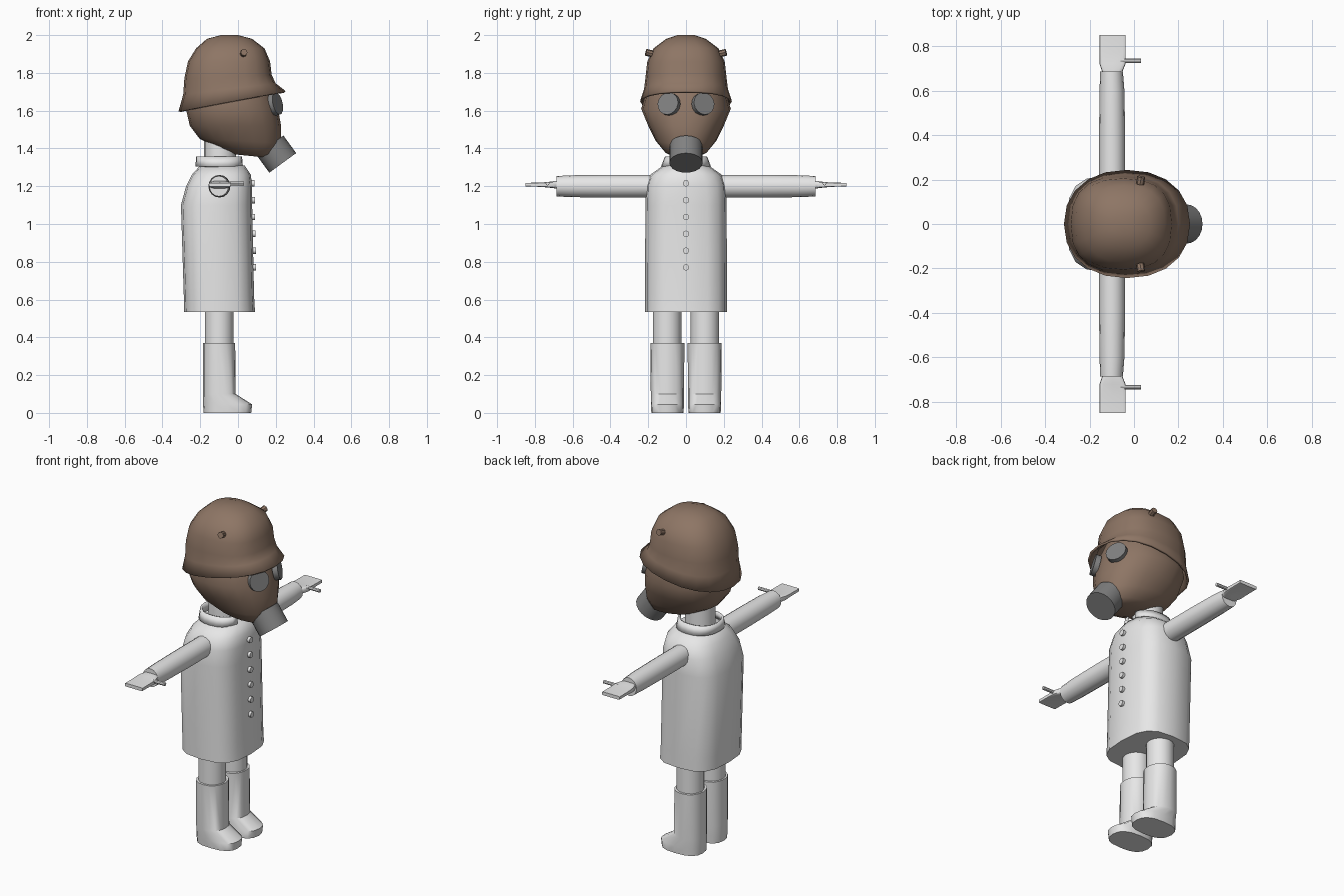
import bpy, bmesh, math
from mathutils import Vector, Matrix

cube = bpy.data.objects.get("Cube")
if cube:
    bpy.data.objects.remove(cube, do_unlink=True)


def material(name, rgb):
    m = bpy.data.materials.new(name)
    m.use_nodes = True
    m.diffuse_color = (*rgb, 1)
    m.node_tree.nodes["Principled BSDF"].inputs["Base Color"].default_value = (*rgb, 1)
    return m


WHITE = material("off white", (0.8, 0.8, 0.8))
BROWN = material("leather brown", (0.27, 0.18, 0.13))
GREY = material("metal grey", (0.22, 0.22, 0.22))


def finish(name, bm, mat, angle=40, mirror=False, thick=0):
    bmesh.ops.recalc_face_normals(bm, faces=bm.faces)
    me = bpy.data.meshes.new(name)
    bm.to_mesh(me)
    bm.free()
    me.materials.append(mat)
    ob = bpy.data.objects.new(name, me)
    bpy.context.collection.objects.link(ob)
    bpy.ops.object.select_all(action="DESELECT")
    ob.select_set(True)
    bpy.context.view_layer.objects.active = ob
    bpy.ops.object.shade_smooth_by_angle(angle=math.radians(angle))
    if thick:
        s = ob.modifiers.new("Thickness", "SOLIDIFY")
        s.thickness = thick
    if mirror:
        m = ob.modifiers.new("Mirror", "MIRROR")
        m.use_axis = (False, True, False)
    return ob


def loft(rings, n=16, y=0, caps=(True, True)):
    """Rings of (z, x back, x front, half width, squareness, tilt)."""
    bm = bmesh.new()
    loops = []
    for z, x0, x1, ry, power, tilt in rings:
        cx, rx = (x0 + x1) / 2, (x1 - x0) / 2
        loop = []
        for i in range(n):
            a = math.tau * i / n
            c, s = math.cos(a), math.sin(a)
            px = rx * math.copysign(abs(c) ** (2 / power), c)
            py = ry * math.copysign(abs(s) ** (2 / power), s)
            loop.append(bm.verts.new((cx + px, y + py, z + tilt * px)))
        loops.append(loop)
    for a, b in zip(loops, loops[1:]):
        for i in range(n):
            j = (i + 1) % n
            bm.faces.new((a[i], a[j], b[j], b[i]))
    if caps[0]:
        bm.faces.new(loops[0][::-1])
    if caps[1]:
        bm.faces.new(loops[-1])
    return bm


def disc(name, centre, direction, radius, depth, mat, n=16, mirror=False):
    bm = bmesh.new()
    rot = Vector(direction).to_track_quat("Z", "Y").to_matrix().to_4x4()
    bmesh.ops.create_cone(bm, cap_ends=True, segments=n, radius1=radius, radius2=radius,
                          depth=depth, matrix=Matrix.Translation(centre) @ rot)
    return finish(name, bm, mat, mirror=mirror)


# Coat, neck and open collar
finish("coat", loft([
    (0.535, -0.285, 0.09, 0.217, 3, 0),
    (0.62, -0.287, 0.085, 0.217, 3, 0),
    (1.1, -0.302, 0.075, 0.215, 3, 0),
    (1.2, -0.275, 0.075, 0.212, 2.8, 0),
    (1.26, -0.245, 0.068, 0.19, 2.5, 0),
    (1.31, -0.2, 0.035, 0.12, 2.2, 0)]), WHITE, 60)
disc("neck", (-0.095, 0, 1.37), (0, 0, 1), 0.085, 0.16, WHITE)
collar = loft([(1.305, -0.225, 0.03, 0.132, 2.3, 0), (1.357, -0.222, 0.025, 0.112, 2.3, 0)],
              24, caps=(False, False))
front = [f for f in collar.faces if f.calc_center_median().x > 0
         and abs(f.calc_center_median().y) < 0.04]
bmesh.ops.delete(collar, geom=front, context="FACES")
finish("collar", collar, WHITE, thick=0.012)

# Row of coat buttons
for i in range(6):
    disc(f"button_{i + 1}", (0.08 + 0.0015 * i, 0, 1.215 - 0.089 * i), (1, 0, 0), 0.017, 0.016, WHITE, 10)

# Legs and boots
bm = bmesh.new()
bmesh.ops.create_cone(bm, cap_ends=True, segments=16, radius1=0.076, radius2=0.076, depth=0.26,
                      matrix=Matrix.Translation((-0.1, 0.1, 0.45)))
finish("legs", bm, WHITE, mirror=True)
finish("boots", loft([
    (0, -0.182, 0.07, 0.085, 2.6, 0),
    (0.045, -0.185, 0.075, 0.088, 2.6, 0),
    (0.1, -0.185, -0.012, 0.088, 2.3, 0),
    (0.37, -0.185, -0.015, 0.09, 2.2, 0)], y=0.0985), WHITE, 50, mirror=True)

# Sleeves, hands and thumbs, lofted upright and then laid along the side axis
lay = Matrix.Translation((0, 0, 1.2)) @ Matrix.Rotation(-math.pi / 2, 4, "X")
sleeve = loft([
    (0.12, -0.157, -0.04, 0.06, 2, 0),
    (0.4, -0.157, -0.04, 0.06, 2, 0),
    (0.6, -0.155, -0.043, 0.058, 2, 0),
    (0.685, -0.152, -0.05, 0.054, 2, 0)])
hand = loft([
    (0.66, -0.14, -0.06, 0.02, 3, 0),
    (0.69, -0.145, -0.05, 0.02, 4, 0),
    (0.72, -0.155, -0.038, 0.016, 6, 0),
    (0.77, -0.155, -0.038, 0.011, 8, 0),
    (0.85, -0.155, -0.038, 0.01, 8, 0)], y=-0.008)
for name, bm in (("sleeves", sleeve), ("hands", hand)):
    bm.transform(lay)
    finish(name, bm, WHITE, mirror=True)
disc("thumbs", (-0.015, 0.733, 1.214), (1, 0, 0), 0.01, 0.092, WHITE, 8, mirror=True)

# Masked head
finish("head", loft([
    (1.36, -0.02, 0.16, 0.07, 2.2, -0.1),
    (1.385, -0.12, 0.205, 0.115, 2.2, -0.12),
    (1.44, -0.205, 0.228, 0.16, 2.2, -0.06),
    (1.52, -0.255, 0.228, 0.2, 2.2, 0),
    (1.61, -0.276, 0.212, 0.237, 2.2, 0),
    (1.7, -0.265, 0.185, 0.21, 2.2, 0),
    (1.8, -0.24, 0.14, 0.18, 2.2, 0)], 20), BROWN, 60)

# Mask lenses and filter canister
disc("lenses", (0.197, 0.09, 1.635), (0.86, 0.42, 0.2), 0.06, 0.03, GREY, mirror=True)
disc("filter_canister", (0.203, 0, 1.37), (0.59, 0, -0.81), 0.088, 0.115, GREY, 20)

# Helmet with flared tilted brim, and its rivets
finish("helmet", loft([
    (1.65, -0.315, 0.252, 0.243, 2.2, 0.19),
    (1.715, -0.29, 0.2, 0.222, 2.4, 0.12),
    (1.78, -0.284, 0.178, 0.214, 2.5, 0.04),
    (1.86, -0.265, 0.17, 0.205, 2.5, 0),
    (1.93, -0.222, 0.14, 0.172, 2.5, 0),
    (1.98, -0.165, 0.075, 0.105, 2.3, 0),
    (2.0, -0.09, 0.0, 0.045, 2, 0)], 20, caps=(False, True)), BROWN, 60, thick=0.012)
disc("helmet_rivets", (0.03, 0.196, 1.905), (0.15, 1, 0.25), 0.018, 0.034, BROWN, 8, mirror=True)
